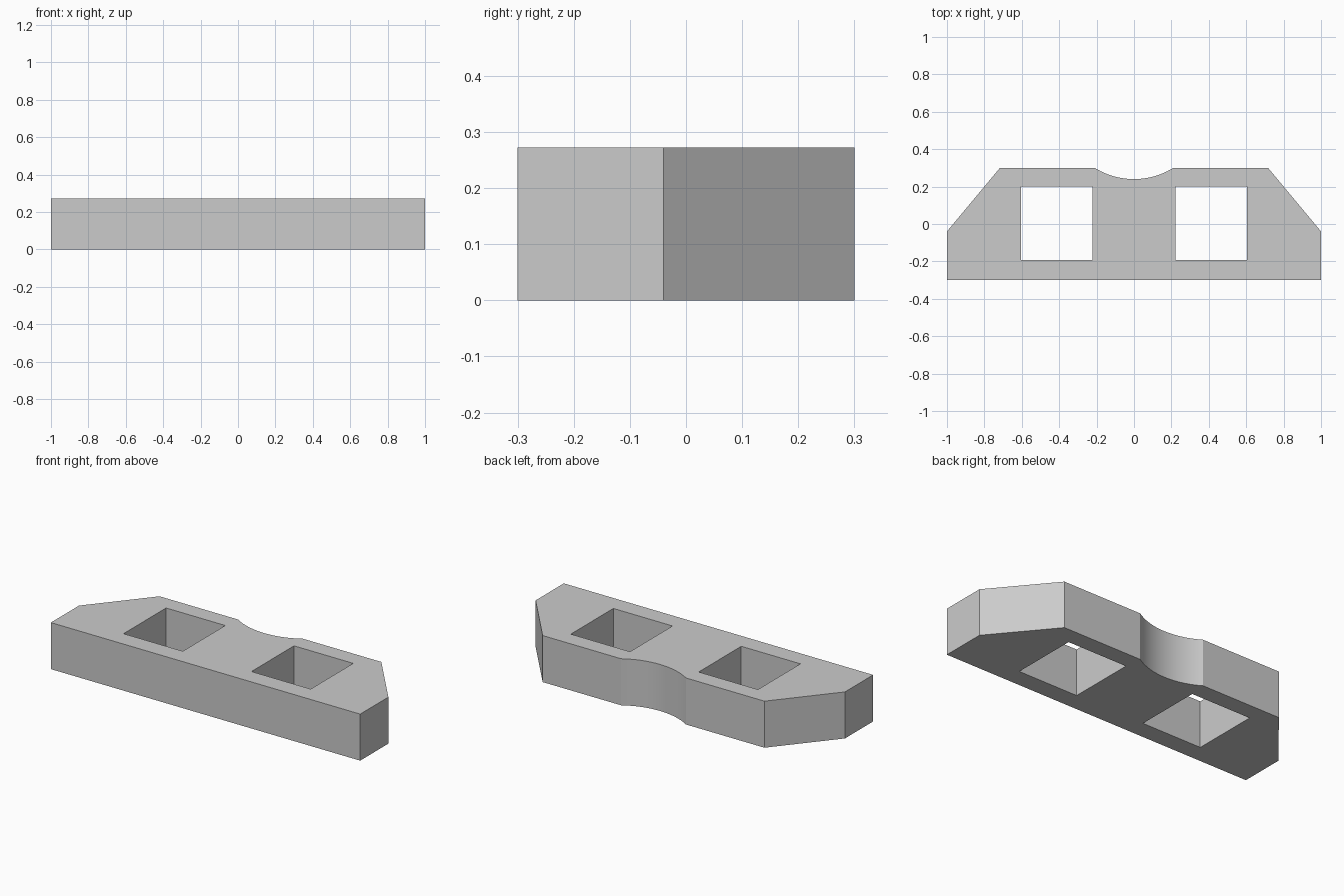
import bpy
import bmesh
import math

HEIGHT = 0.272
BACK = 0.3
NOTCH_HALF, NOTCH_DEPTH, NOTCH_STEPS = 0.21, 0.06, 32

if "Cube" in bpy.data.objects:
    bpy.data.objects.remove(bpy.data.objects["Cube"], do_unlink=True)

grey = bpy.data.materials.new("plain_grey")
grey.use_nodes = True
grey.diffuse_color = (0.6, 0.6, 0.6, 1)
grey.node_tree.nodes["Principled BSDF"].inputs["Base Color"].default_value = grey.diffuse_color


def prism(name, outline, bottom, top):
    """Extrude a counter-clockwise plan outline upwards."""
    bm = bmesh.new()
    base = bm.faces.new([bm.verts.new((x, y, bottom)) for x, y in outline])
    side = bmesh.ops.extrude_face_region(bm, geom=[base])["geom"]
    verts = [v for v in side if isinstance(v, bmesh.types.BMVert)]
    bmesh.ops.translate(bm, verts=verts, vec=(0, 0, top - bottom))
    bmesh.ops.recalc_face_normals(bm, faces=bm.faces)
    mesh = bpy.data.meshes.new(name)
    bm.to_mesh(mesh)
    bm.free()
    mesh.materials.append(grey)
    obj = bpy.data.objects.new(name, mesh)
    bpy.context.collection.objects.link(obj)
    return obj


# Plan outline: straight front, chamfered back corners, shallow round notch
radius = (NOTCH_HALF**2 + NOTCH_DEPTH**2) / (2 * NOTCH_DEPTH)
centre_y = BACK - NOTCH_DEPTH + radius
sweep = math.asin(NOTCH_HALF / radius)
angles = [sweep * (1 - 2 * i / NOTCH_STEPS) for i in range(NOTCH_STEPS + 1)]
notch = [(radius * math.sin(a), centre_y - radius * math.cos(a)) for a in angles]
right_half = [(1, -BACK), (1, -0.04), (0.717, BACK)]
left_half = [(-x, y) for x, y in reversed(right_half)]
block = prism("notched_block", right_half + notch + left_half, 0, HEIGHT)

# Two square through-holes
bpy.context.view_layer.objects.active = block
block.select_set(True)
for side in (-1, 1):
    xa, xb = sorted((side * 0.222, side * 0.605))
    cutter = prism("hole_cutter", [(xa, -0.193), (xb, -0.193), (xb, 0.2), (xa, 0.2)],
                   -0.1, HEIGHT + 0.1)
    cutter.hide_render = True
    cut = block.modifiers.new("square_hole", "BOOLEAN")
    cut.operation = "DIFFERENCE"
    cut.solver = "EXACT"
    cut.object = cutter
    bpy.ops.object.modifier_apply(modifier=cut.name)
    bpy.data.objects.remove(cutter, do_unlink=True)

# Smooth the notch, keep the corners sharp
bpy.ops.object.shade_smooth_by_angle(angle=math.radians(20))
